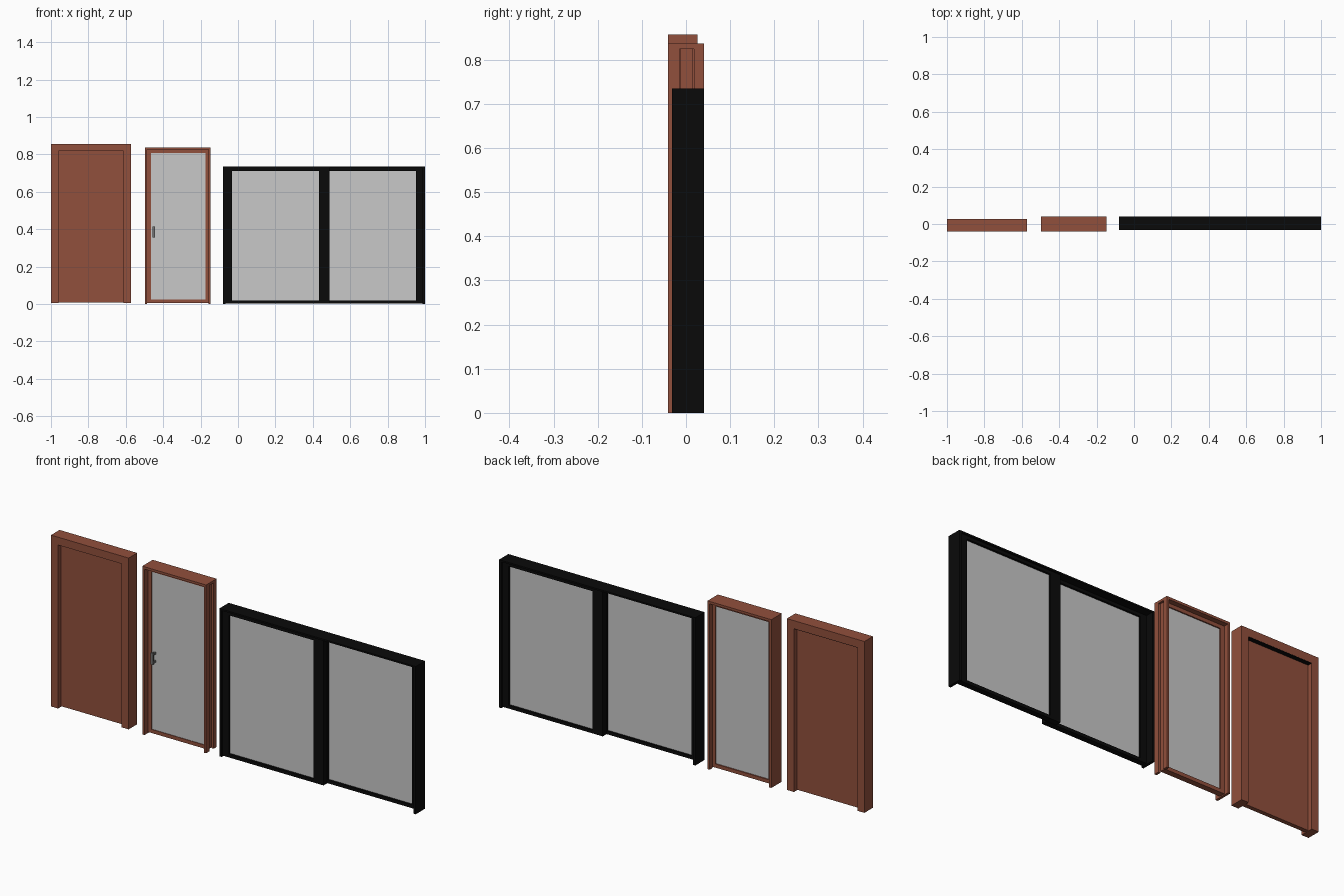
import bpy
import bmesh

if "Cube" in bpy.data.objects:
    bpy.data.objects.remove(bpy.data.objects["Cube"])


def material(name, rgb):
    m = bpy.data.materials.new(name)
    m.diffuse_color = (*rgb, 1)
    m.use_nodes = True
    m.node_tree.nodes["Principled BSDF"].inputs["Base Color"].default_value = m.diffuse_color
    return m


BROWN = material("red_brown_wood", (0.285, 0.079, 0.045))
BLACK = material("black_metal", (0.003, 0.003, 0.003))
GLASS = material("pale_grey_glass", (0.58, 0.58, 0.58))
STEEL = material("grey_steel", (0.17, 0.17, 0.17))


def box(name, x, y, z, mat):
    """Axis-aligned box from (low, high) ranges."""
    bm = bmesh.new()
    bmesh.ops.create_cube(bm, size=1)
    for v in bm.verts:
        for i, (lo, hi) in enumerate((x, y, z)):
            v.co[i] = hi if v.co[i] > 0 else lo
    me = bpy.data.meshes.new(name)
    bm.to_mesh(me)
    bm.free()
    me.materials.append(mat)
    ob = bpy.data.objects.new(name, me)
    bpy.context.collection.objects.link(ob)
    return ob


def extrude_outline(name, pts, y, mat):
    """Closed (x, z) outline extruded from y[0] to y[1]."""
    bm = bmesh.new()
    face = bm.faces.new([bm.verts.new((px, y[0], pz)) for px, pz in pts])
    ext = bmesh.ops.extrude_face_region(bm, geom=[face])["geom"]
    for v in ext:
        if isinstance(v, bmesh.types.BMVert):
            v.co.y = y[1]
    bmesh.ops.recalc_face_normals(bm, faces=bm.faces)
    me = bpy.data.meshes.new(name)
    bm.to_mesh(me)
    bm.free()
    me.materials.append(mat)
    ob = bpy.data.objects.new(name, me)
    bpy.context.collection.objects.link(ob)
    return ob


def portal(name, x, y, z, side, top, mat):
    """Door-frame shape: two jambs and a head, open at the bottom."""
    (a, b), (lo, hi) = x, z
    pts = [(a, lo), (a, hi), (b, hi), (b, lo), (b - side, lo),
           (b - side, hi - top), (a + side, hi - top), (a + side, lo)]
    return extrude_outline(name, pts, y, mat)


def sash(name, x, y, z, left, right, rail, mat, glass_y):
    """Four-sided glazed leaf."""
    (a, b), (lo, hi) = x, z
    box(name + "_left_stile", (a, a + left), y, z, mat)
    box(name + "_right_stile", (b - right, b), y, z, mat)
    inner = (a + left, b - right)
    box(name + "_bottom_rail", inner, y, (lo, lo + rail), mat)
    box(name + "_top_rail", inner, y, (hi - rail, hi), mat)
    box(name + "_glass", inner, glass_y, (lo + rail, hi - rail), GLASS)


# Solid door with frame and a dark seal under the head
portal("solid_door_frame", (-1.0, -0.573), (-0.041, 0.026), (0.005, 0.857),
       0.039, 0.039, BROWN)
box("solid_door_panel", (-0.961, -0.612), (-0.018, 0.003), (0.008, 0.818), BROWN)
box("solid_door_seal", (-0.961, -0.612), (0.003, 0.0255), (0.816, 0.8185), BLACK)

# Glazed pocket door: frame with a slot through the right jamb
X0, X1, TOP, T = -0.498, -0.147, 0.837, 0.012
box("pocket_left_jamb", (X0, X0 + T), (-0.041, 0.041), (0, TOP - T), BROWN)
box("pocket_head", (X0, X1), (-0.041, 0.041), (TOP - T, TOP), BROWN)
for side, y in (("front", (-0.041, -0.015)), ("back", (0.018, 0.041))):
    box("pocket_right_jamb_" + side, (X1 - T, X1), y, (0, TOP - T), BROWN)
sash("pocket_leaf", (X0 + T, X1 - 0.01), (-0.013, 0.016), (0.005, TOP - T),
     0.02, 0.016, 0.018, BROWN, (-0.010, 0.010))

# Pull handle on the leaf: bar and two mounts
box("handle_bar", (-0.457, -0.443), (-0.036, -0.027), (0.357, 0.415), STEEL)
for side, z in (("lower", 0.361), ("upper", 0.401)):
    box("handle_mount_" + side, (-0.455, -0.445), (-0.028, -0.009),
        (z, z + 0.010), STEEL)

# Black sliding window: frame and two overlapping sashes
portal("window_frame", (-0.08, 1.0), (-0.032, 0.041), (0, 0.735),
       0.013, 0.008, BLACK)
sash("front_sash", (-0.067, 0.488), (-0.025, 0.003), (0.004, 0.727),
     0.034, 0.055, 0.016, BLACK, (-0.014, -0.006))
sash("back_sash", (0.435, 0.987), (0.005, 0.033), (0.004, 0.727),
     0.055, 0.034, 0.016, BLACK, (0.015, 0.023))
